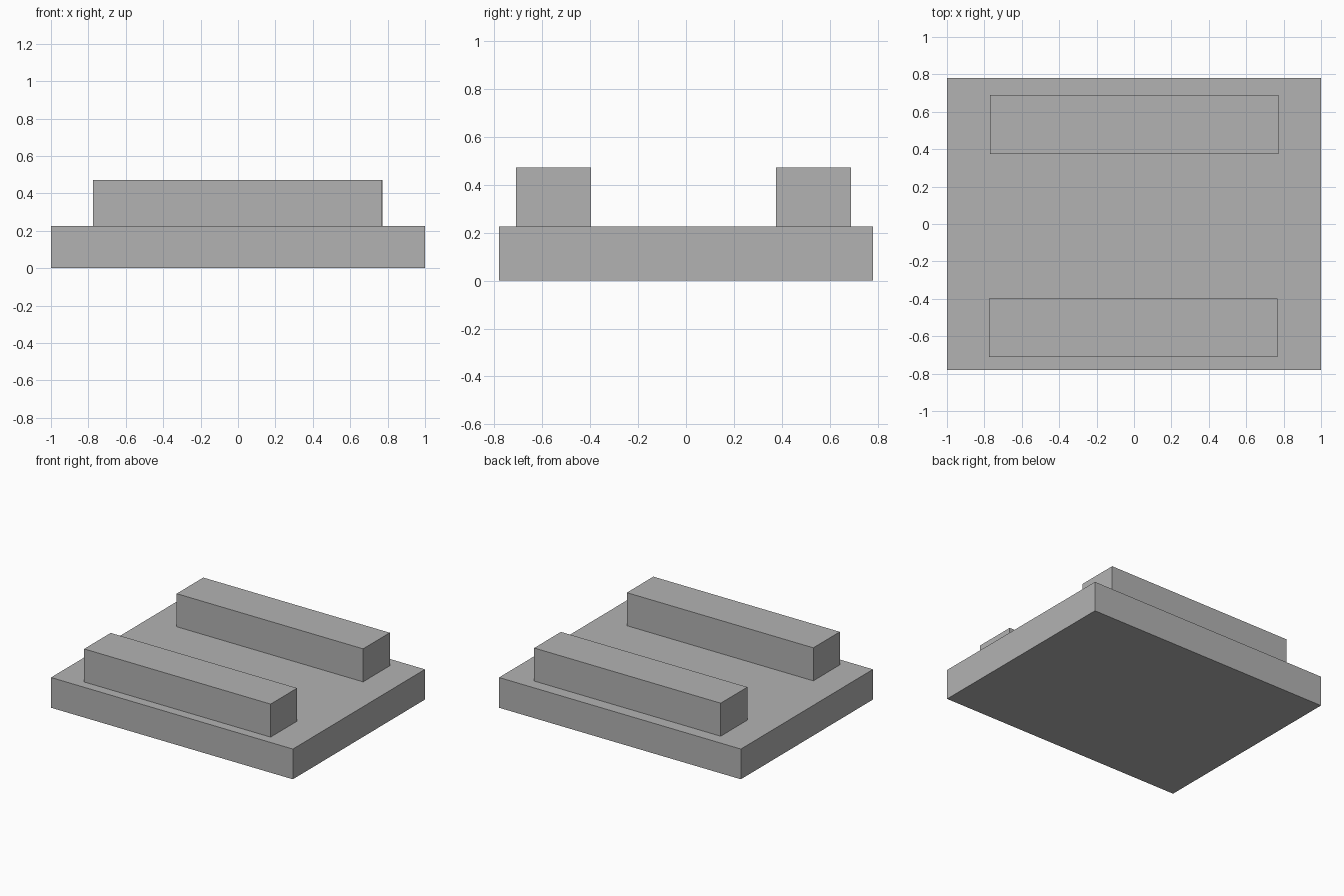
import bpy

# Remove the default cube
if "Cube" in bpy.data.objects:
    bpy.data.objects.remove(bpy.data.objects["Cube"], do_unlink=True)

# Single grey material
GREY = (0.45, 0.45, 0.45, 1.0)
grey = bpy.data.materials.new("plain_grey")
grey.use_nodes = True
grey.diffuse_color = GREY
grey.node_tree.nodes["Principled BSDF"].inputs["Base Color"].default_value = GREY


def add_block(name, low, high):
    """Add a box spanning two opposite corners."""
    center = [(a + b) / 2 for a, b in zip(low, high)]
    size = [b - a for a, b in zip(low, high)]
    bpy.ops.mesh.primitive_cube_add(size=1, location=center)
    block = bpy.context.object
    block.name = name
    block.scale = size
    bpy.ops.object.transform_apply(location=False, rotation=False, scale=True)
    block.data.materials.append(grey)
    return block


BASE_TOP = 0.226
RAIL_TOP = 0.473

# Flat rectangular base
add_block("base_slab", (-1, -0.78, 0), (1, 0.78, BASE_TOP))

# Two parallel rails resting on the base
add_block("front_rail", (-0.775, -0.71, BASE_TOP), (0.767, -0.397, RAIL_TOP))
add_block("back_rail", (-0.77, 0.375, BASE_TOP), (0.772, 0.69, RAIL_TOP))
